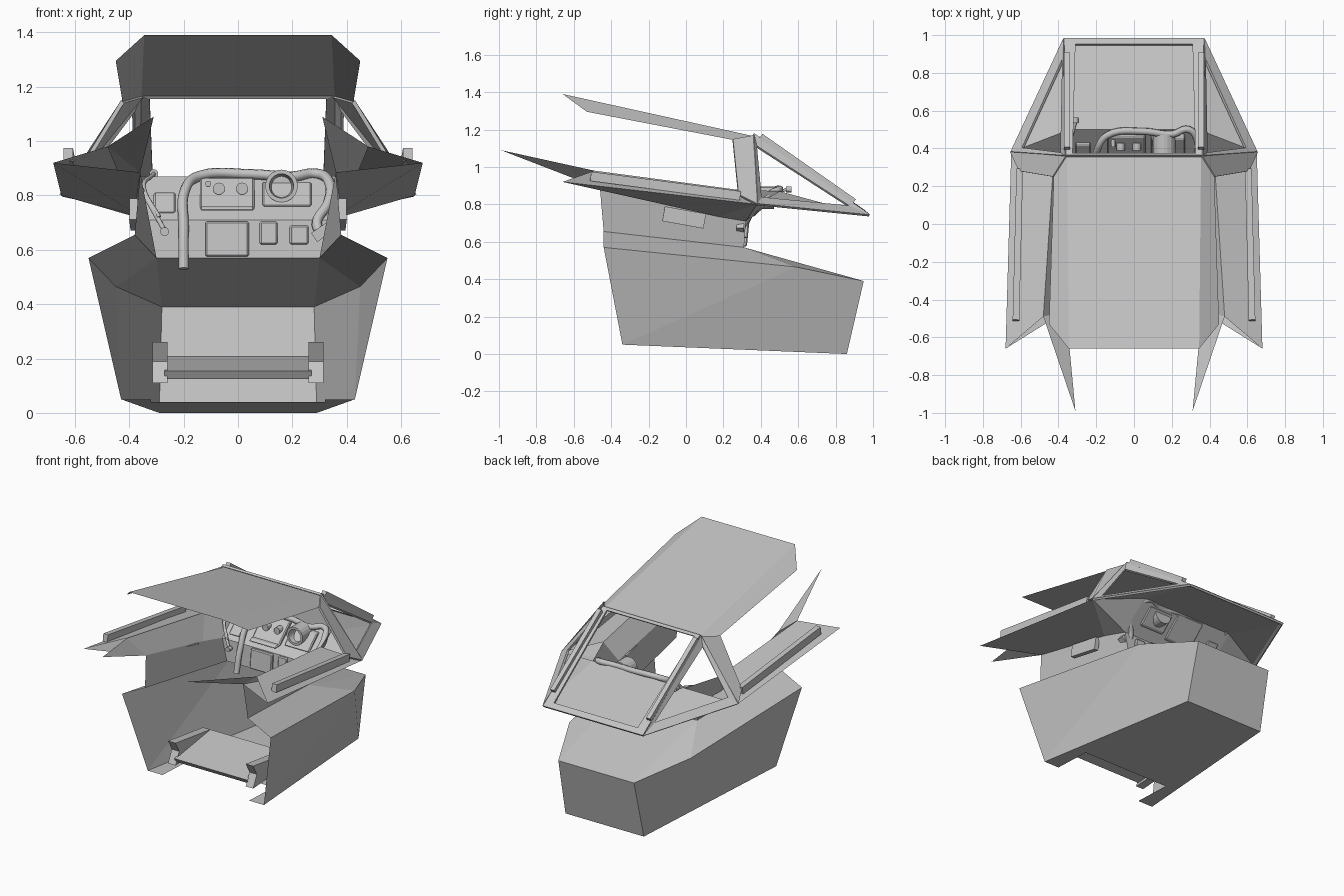
import bpy, bmesh, math
from mathutils import Vector

cube = bpy.data.objects.get("Cube")
if cube:
    bpy.data.objects.remove(cube, do_unlink=True)

grey = bpy.data.materials.new("plain_grey")
grey.use_nodes = True
grey.diffuse_color = (0.55, 0.55, 0.55, 1)
grey.node_tree.nodes["Principled BSDF"].inputs["Base Color"].default_value = (0.55, 0.55, 0.55, 1)


def mesh_object(name, verts, faces, mirror=False, thick=0):
    me = bpy.data.meshes.new(name)
    me.from_pydata([tuple(v) for v in verts], [], faces)
    bm = bmesh.new()
    bm.from_mesh(me)
    bmesh.ops.recalc_face_normals(bm, faces=bm.faces)
    bm.to_mesh(me)
    bm.free()
    me.materials.append(grey)
    ob = bpy.data.objects.new(name, me)
    bpy.context.collection.objects.link(ob)
    if thick:
        so = ob.modifiers.new("thickness", 'SOLIDIFY')
        so.thickness = thick
        so.offset = 0
    if mirror:
        ob.modifiers.new("mirror", 'MIRROR')
    return ob


def sheet(name, faces, mirror=True, thick=0):
    """Open sheet from a list of polygons that share corners."""
    verts, index = [], []
    for poly in faces:
        for p in poly:
            if p not in verts:
                verts.append(p)
        index.append([verts.index(p) for p in poly])
    return mesh_object(name, verts, index, mirror, thick)


def mid(p):
    return (0, p[1], p[2])


def frame(name, outer, inner, mirror=False):
    n = len(outer)
    faces = [(i, (i + 1) % n, n + (i + 1) % n, n + i) for i in range(n)]
    return mesh_object(name, outer + inner, faces, mirror, 0.014)


def tube(name, pts, r):
    cu = bpy.data.curves.new(name, 'CURVE')
    cu.dimensions = '3D'
    cu.bevel_depth = r
    cu.bevel_resolution = 2
    cu.use_fill_caps = True
    cu.resolution_u = 6
    sp = cu.splines.new('BEZIER')
    sp.bezier_points.add(len(pts) - 1)
    for b, p in zip(sp.bezier_points, pts):
        b.co = p
        b.handle_left_type = b.handle_right_type = 'AUTO'
    cu.materials.append(grey)
    ob = bpy.data.objects.new(name, cu)
    bpy.context.collection.objects.link(ob)
    return ob


# Lower hull: side walls, top flange, nose deck, end wall and notched floor
rim_front, rim_mid = (0.55, -0.44, 0.57), (0.45, 0.59, 0.465)
nose_top, nose_low = (0.28, 0.95, 0.39), (0.29, 0.86, 0.0)
low_front = (0.43, -0.34, 0.05)
wall_front, wall_back = (0.38, -0.44, 0.655), (0.3, 0.31, 0.57)
notch_front, notch_back = (0.32, -0.34, 0.05), (0.32, -0.08, 0.04)
sheet("lower_hull", [
    (rim_front, rim_mid, low_front), (rim_mid, nose_top, nose_low, low_front),
    (wall_front, wall_back, rim_mid, rim_front),
    (mid(wall_back), wall_back, nose_top, mid(nose_top)), (wall_back, rim_mid, nose_top),
    (mid(nose_top), nose_top, nose_low, mid(nose_low)),
    (low_front, notch_front, notch_back, nose_low),
    (notch_back, mid(notch_back), mid(nose_low), nose_low)])

# Raised foot plate with side guards
sheet("foot_plate", [
    (mid((0, -0.29, 0.155)), (0.27, -0.29, 0.155), (0.27, 0.08, 0.21), mid((0, 0.08, 0.21))),
    (mid((0, -0.29, 0.155)), (0.27, -0.29, 0.155), (0.27, -0.27, 0.125), mid((0, -0.27, 0.125))),
    (mid((0, -0.27, 0.125)), (0.27, -0.27, 0.125), (0.27, 0.08, 0.15), mid((0, 0.08, 0.15)))])
guard = [(-0.29, 0.26), (-0.25, 0.19), (-0.29, 0.11), (0.08, 0.13), (0.08, 0.21)]
n = len(guard)
mesh_object("foot_guard", [(x, y, z) for x in (0.26, 0.315) for y, z in guard],
            [range(n), range(n, 2 * n)] + [(i, (i + 1) % n, n + (i + 1) % n, n + i) for i in range(n)], True)

# Cockpit side walls, fins and sills
wall_top, wall_low, wall_end = (0.36, -0.46, 0.885), (0.38, 0.17, 0.735), (0.34, 0.32, 0.71)
sill_in, sill_in_back = (0.48, -0.49, 0.98), (0.43, 0.26, 0.88)
sill_out, corner = (0.68, -0.66, 0.92), (0.65, 0.38, 0.80)
fin_tip, nose = (0.31, -0.99, 1.09), (0.37, 0.98, 0.74)
dash_top = (0.34, 0.5, 0.87)
sheet("cockpit_wall", [(wall_front, wall_back, wall_end, wall_low, wall_top)])
sheet("front_fin", [(fin_tip, sill_in, wall_top)])
sheet("sill", [
    (sill_in, sill_out, corner, sill_in_back),
    (sill_in, sill_in_back, wall_low, wall_top), (sill_in_back, dash_top, wall_end, wall_low),
    (sill_out, corner, wall_low, wall_top), (corner, wall_end, wall_low)])
sheet("cowl", [(mid(dash_top), dash_top, nose, mid(nose)), (dash_top, corner, nose),
               (dash_top, wall_end, corner)])


def bar(name, a, b, wide, tall, mirror=True):
    """Square bar between two points."""
    a, b = Vector(a), Vector(b)
    side = (b - a).cross(Vector((0, 0, 1))).normalized() * wide / 2
    up = side.cross(b - a).normalized() * tall / 2
    vs = [p + i * side + j * up for p in (a, b) for i, j in ((-1, -1), (1, -1), (1, 1), (-1, 1))]
    return mesh_object(name, vs, [(0, 1, 2, 3), (4, 5, 6, 7)] +
                       [(i, (i + 1) % 4, 4 + (i + 1) % 4, 4 + i) for i in range(4)], mirror)


bar("sill_rail", (0.625, -0.51, 0.95), (0.605, 0.29, 0.845), 0.035, 0.05)
bar("wall_pocket", (0.385, -0.12, 0.75), (0.38, 0.1, 0.71), 0.03, 0.08)

# Roof and canopy pillars
roof_front, roof_side = (0.345, -0.66, 1.39), (0.45, -0.53, 1.295)
roof_side_back, roof_back = (0.425, 0.25, 1.145), (0.355, 0.36, 1.165)
sheet("roof", [(mid(roof_front), roof_front, roof_back, mid(roof_back)),
               (roof_front, roof_side, roof_side_back, roof_back)])
sheet("side_pillar", [(roof_side_back, roof_back, corner, (0.605, 0.28, 0.85))], True, 0.015)

# Window frames
apex = (0.36, 0.36, 1.175)


def flip(p):
    return (-p[0], p[1], p[2])


frame("side_window_frame", [apex, nose, corner],
      [(0.385, 0.375, 1.11), (0.375, 0.87, 0.79), (0.59, 0.40, 0.835)], True)
top_in, low_in = (0.325, 0.37, 1.16), (0.31, 0.95, 0.765)
frame("windscreen_frame", [apex, nose, flip(nose), flip(apex)],
      [top_in, low_in, flip(low_in), flip(top_in)])
bar("window_channel", (0.355, 0.40, 1.165), (0.355, 0.90, 0.815), 0.03, 0.03)


# Dashboard
def dash_y(z):
    return 0.32 + (z - 0.57) * 0.1 if z < 0.71 else 0.334 + (z - 0.71) * 1.04


sheet("dashboard", [
    (mid(wall_back), wall_back, wall_end, mid(wall_end)),
    (mid(wall_end), wall_end, dash_top, mid(dash_top))])


def panel(name, x0, x1, z0, z1, depth):
    vs = [(x, dash_y(z) - d, z) for d in (-0.005, depth) for x, z in ((x0, z0), (x1, z0), (x1, z1), (x0, z1))]
    ob = mesh_object(name, vs, [(0, 1, 2, 3), (4, 5, 6, 7)] +
                     [(i, (i + 1) % 4, 4 + (i + 1) % 4, 4 + i) for i in range(4)])
    bev = ob.modifiers.new("bevel", 'BEVEL')
    bev.width = 0.006
    return ob


panel("centre_box", -0.12, 0.04, 0.575, 0.705, 0.03)
panel("small_box", 0.08, 0.145, 0.62, 0.705, 0.025)
panel("right_box", 0.19, 0.26, 0.62, 0.69, 0.02)
panel("left_box", -0.31, -0.23, 0.735, 0.81, 0.02)
panel("gauge_cluster", -0.14, 0.06, 0.75, 0.865, 0.035)
panel("cluster_lip", -0.14, 0.06, 0.745, 0.76, 0.06)
panel("scope_panel", 0.09, 0.27, 0.76, 0.85, 0.03)


# Knobs and scope
def dial(name, x, y, z, r, depth, r_in=0):
    """Round part facing the front, hollow when r_in is set."""
    count = 20
    rings = [(r, depth / 2), (r, -depth / 2)] + ([(r_in, -depth / 2), (r_in * 0.8, depth / 4)] if r_in else [])
    vs = [(x + q * math.cos(t), y + d, z + q * math.sin(t)) for q, d in rings
          for t in (2 * math.pi * i / count for i in range(count))]
    faces = [(k * count + i, k * count + (i + 1) % count, (k + 1) * count + (i + 1) % count, (k + 1) * count + i)
             for k in range(len(rings) - 1) for i in range(count)]
    faces += [range(count), range((len(rings) - 1) * count, len(rings) * count)]
    return mesh_object(name, vs, faces)


for x, z, r in ((-0.07, 0.825, 0.022), (0.015, 0.825, 0.022), (-0.11, 0.843, 0.011)):
    dial("gauge_knob", x, dash_y(z) - 0.045, z, r, 0.04)
dial("scope", 0.16, 0.42, 0.835, 0.06, 0.1, 0.045)

# Hose, connector and levers
tube("hose", [(-0.2, 0.27, 0.53), (-0.2, 0.31, 0.68), (-0.195, 0.39, 0.82), (-0.14, 0.47, 0.872),
              (0.05, 0.49, 0.878), (0.2, 0.475, 0.87), (0.29, 0.5, 0.88), (0.335, 0.44, 0.85),
              (0.33, 0.36, 0.77), (0.29, 0.31, 0.70), (0.3, 0.29, 0.665)], 0.019)
bar("hose_connector", (0.28, 0.29, 0.645), (0.345, 0.29, 0.69), 0.04, 0.04, False)
tube("lever", [(-0.27, 0.29, 0.67), (-0.32, 0.32, 0.76), (-0.36, 0.36, 0.83)], 0.009)
tube("lever_brace", [(-0.29, 0.3, 0.72), (-0.345, 0.36, 0.82), (-0.31, 0.54, 0.88)], 0.008)
dial("lever_knob", -0.27, 0.29, 0.667, 0.016, 0.03)
dial("lever_pivot", -0.31, 0.55, 0.88, 0.016, 0.03)
